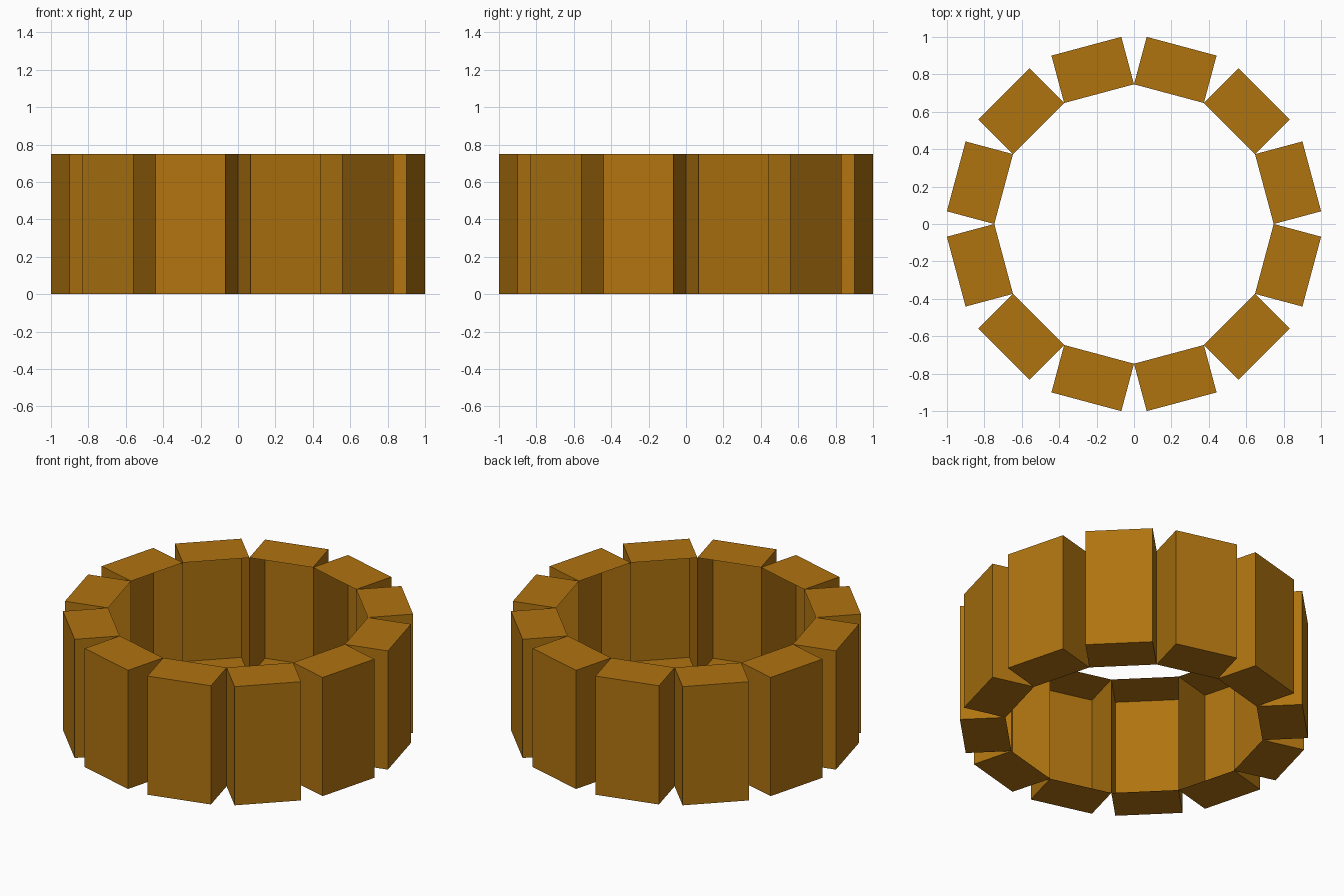
import bpy
import bmesh
import math
from mathutils import Matrix, Vector

cube = bpy.data.objects.get("Cube")
if cube:
    bpy.data.objects.remove(cube, do_unlink=True)

COUNT = 12
CORNER_RADIUS = 0.747
OUTER = 0.984
HEIGHT = 0.75
STEP = 2 * math.pi / COUNT
INNER = CORNER_RADIUS * math.cos(STEP / 2)
WIDTH = 2 * CORNER_RADIUS * math.sin(STEP / 2)

# Warm brown wood
wood = bpy.data.materials.new("golden brown")
wood.use_nodes = True
color = (0.434, 0.174, 0.005, 1)
wood.diffuse_color = color
wood.node_tree.nodes["Principled BSDF"].inputs["Base Color"].default_value = color

# One block shell, open on the side facing the ring centre
bm = bmesh.new()
place = Matrix.Translation(Vector(((INNER + OUTER) / 2, 0, HEIGHT / 2)))
size = Matrix.Diagonal((OUTER - INNER, WIDTH, HEIGHT, 1))
bmesh.ops.create_cube(bm, size=1, matrix=place @ size)
bm.normal_update()
inner_face = [f for f in bm.faces if f.normal.x < -0.9]
bmesh.ops.delete(bm, geom=inner_face, context='FACES')
mesh = bpy.data.meshes.new("block")
bm.to_mesh(mesh)
bm.free()
mesh.materials.append(wood)

# Ring of blocks touching at their inner corners
for i in range(COUNT):
    block = bpy.data.objects.new(f"ring_block_{i + 1}", mesh)
    block.rotation_euler.z = (i + 0.5) * STEP
    bpy.context.collection.objects.link(block)
